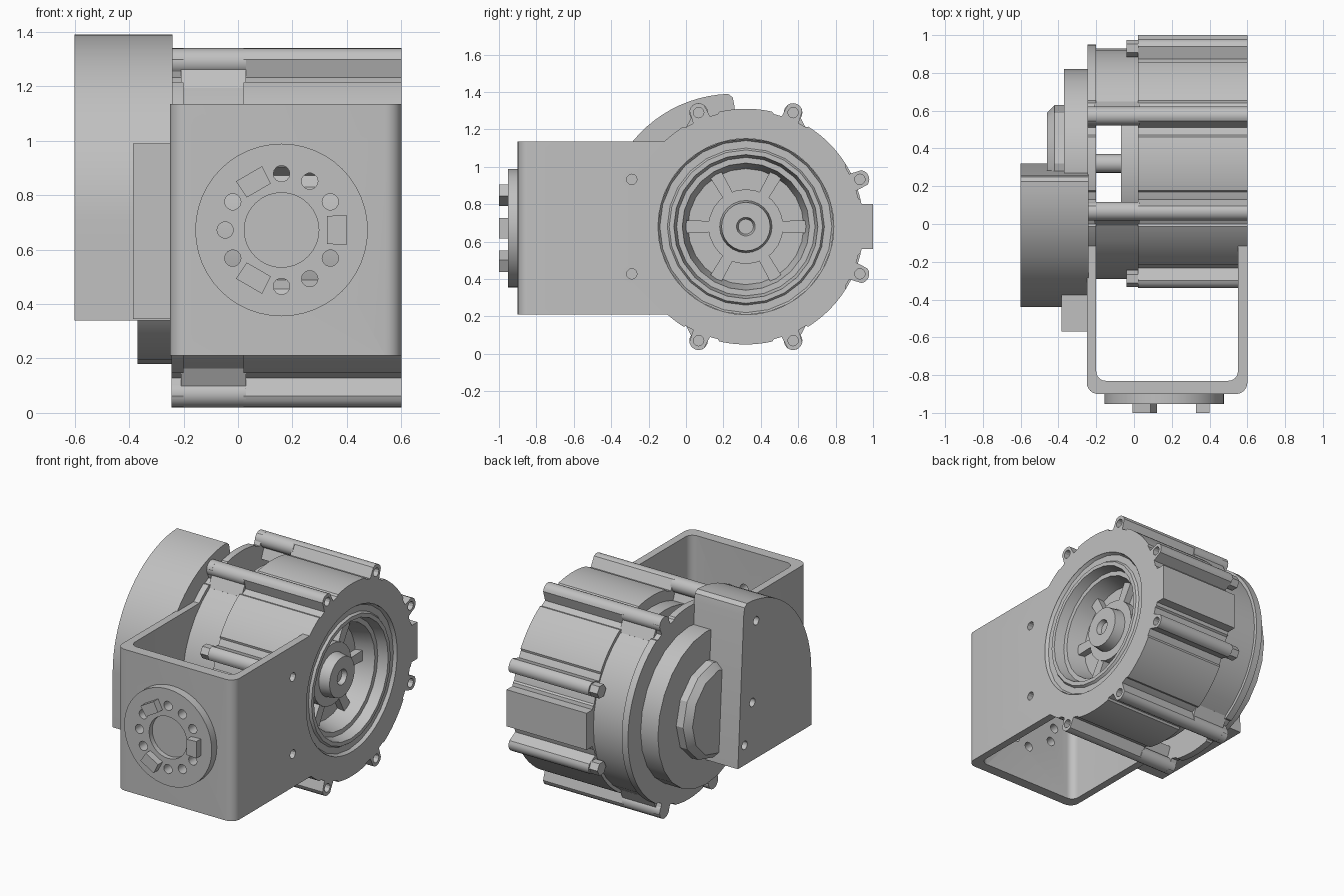
import bpy, bmesh
from math import sin, cos, asin, radians, sqrt, pi
from mathutils import Matrix

if "Cube" in bpy.data.objects:
    bpy.data.objects.remove(bpy.data.objects["Cube"])

GREY = (0.53, 0.53, 0.53, 1)
metal = bpy.data.materials.new("grey_metal")
metal.use_nodes = True
metal.diffuse_color = GREY
metal.node_tree.nodes["Principled BSDF"].inputs["Base Color"].default_value = GREY

CY, CZ = 0.32, 0.68          # main axle position, axle runs along x
BOLT_R = 0.66                # bolt circle radius
BOLTS = [22.5 + 45 * k for k in range(8)]
STRUTS = [67.5, 112.5, 247.5, 292.5]


def place(axis, u, v, h):
    return {"x": (h, u, v), "y": (u, h, v), "z": (u, v, h)}[axis]


def finish(name, bm, angle=28):
    bmesh.ops.remove_doubles(bm, verts=bm.verts, dist=1e-5)
    bmesh.ops.recalc_face_normals(bm, faces=bm.faces)
    mesh = bpy.data.meshes.new(name)
    bm.to_mesh(mesh)
    bm.free()
    mesh.materials.append(metal)
    obj = bpy.data.objects.new(name, mesh)
    bpy.context.collection.objects.link(obj)
    smooth(obj, angle)
    return obj


def smooth(obj, angle=28):
    bpy.ops.object.select_all(action="DESELECT")
    bpy.context.view_layer.objects.active = obj
    obj.select_set(True)
    bpy.ops.object.shade_smooth_by_angle(angle=radians(angle))


def add_prism(bm, axis, pts, h0, h1):
    low, high = ([bm.verts.new(place(axis, u, v, h)) for u, v in pts] for h in (h0, h1))
    bm.faces.new(low)
    bm.faces.new(high)
    for i in range(len(pts)):
        j = (i + 1) % len(pts)
        bm.faces.new((low[i], low[j], high[j], high[i]))


def prism(name, axis, pts, h0, h1):
    bm = bmesh.new()
    add_prism(bm, axis, pts, h0, h1)
    return finish(name, bm)


def arc(cu, cv, r, a0, a1, n):
    return [(cu + r * cos(radians(a0 + (a1 - a0) * i / n)),
             cv + r * sin(radians(a0 + (a1 - a0) * i / n))) for i in range(n + 1)]


def circle(cu, cv, r, n=24):
    return arc(cu, cv, r, 0, 360, n)[:-1]


def polar(angle, r, cu=CY, cv=CZ):
    return cu + r * cos(radians(angle)), cv + r * sin(radians(angle))


def rect(u0, u1, v0, v1):
    return [(u0, v0), (u1, v0), (u1, v1), (u0, v1)]


def lathe(name, profile, n):
    """Closed turned solid around the axle from (x, radius) points."""
    bm = bmesh.new()
    rings = []
    for x, r in profile:
        rings.append([bm.verts.new((x, *p)) for p in circle(CY, CZ, max(r, 1e-7), n)])
    for a, b in zip(rings, rings[1:]):
        for i in range(n):
            j = (i + 1) % n
            bm.faces.new((a[i], a[j], b[j], b[i]))
    bmesh.ops.dissolve_degenerate(bm, dist=1e-6, edges=bm.edges)
    return finish(name, bm)


def lobed(bosses, bump):
    """Round outline with a boss at each bolt angle and an optional rear pad."""
    pts = []
    for deg in range(360):
        r = 0.63
        for b in bosses:
            d = abs((deg - b + 180) % 360 - 180)
            s = BOLT_R * sin(radians(d))
            if d < 20 and s < 0.05:
                r = max(r, BOLT_R * cos(radians(d)) + sqrt(0.05 ** 2 - s ** 2))
            elif 4 < d < 9:
                r = max(0.615, r - 0.01)
        if bump and min(deg, 360 - deg) <= 10:
            r = 0.68 / cos(radians(deg))
        pts.append(polar(deg, r))
    return pts


def ring_prism(name, outer, inner, x0, x1):
    bm = bmesh.new()
    loops = [[bm.verts.new((x, *p)) for p in pts]
             for pts, x in ((outer, x0), (outer, x1), (inner, x1), (inner, x0))]
    n = len(outer)
    for k in range(4):
        a, b = loops[k], loops[(k + 1) % 4]
        for i in range(n):
            j = (i + 1) % n
            bm.faces.new((a[i], a[j], b[j], b[i]))
    return finish(name, bm)


def cut(obj, axis, shapes):
    """Subtract prisms given as (points, start, end)."""
    bm = bmesh.new()
    for pts, h0, h1 in shapes:
        add_prism(bm, axis, pts, h0, h1)
    cutter = finish("cutter", bm)
    cutter.hide_render = True
    mod = obj.modifiers.new("cut", "BOOLEAN")
    mod.operation, mod.solver, mod.object = "DIFFERENCE", "EXACT", cutter
    bpy.context.view_layer.objects.active = obj
    bpy.ops.object.modifier_apply(modifier=mod.name)
    bpy.data.objects.remove(cutter)
    smooth(obj)


# Drum housing with bosses and bolt holes
bolt_holes = [(circle(*polar(a, BOLT_R), 0.028, 12), 0.55, 0.65) for a in BOLTS]
housing = ring_prism("drum_housing", lobed(BOLTS, True), circle(CY, CZ, 0.47, 360), 0.02, 0.6)
cut(housing, "x", bolt_holes)

# Recessed wheel with rings and hub in the +x face
lathe("recessed_hub", [(0.1, 0), (0.1, 0.472), (0.598, 0.472), (0.58, 0.46), (0.58, 0.42),
                       (0.595, 0.41), (0.595, 0.385), (0.53, 0.37), (0.53, 0.34),
                       (0.41, 0.31), (0.41, 0.2), (0.46, 0.2), (0.46, 0.14),
                       (0.53, 0.13), (0.53, 0.05), (0.5, 0.04), (0.5, 0)], 24)
for k in range(6):
    a = 60 * k
    pts = [polar(a - 9, 0.19), polar(a - 6, 0.33), polar(a + 6, 0.33), polar(a + 9, 0.19)]
    prism(f"hub_rib_{k + 1}", "x", pts, 0.4, 0.455)

# Open cage on the -x side: flange, side walls, struts, shaft
prism("rear_flange", "x", lobed(STRUTS, False), -0.245, -0.2)
for name, mid in (("back_wall", 0), ("front_wall", 180)):
    wall = arc(CY, CZ, 0.61, mid - 58, mid + 58, 12) + arc(CY, CZ, 0.53, mid + 58, mid - 58, 12)
    prism("cage_" + name, "x", wall, -0.21, 0.03)
for k, a in enumerate(STRUTS):
    prism(f"cage_strut_{k + 1}", "x", circle(*polar(a, BOLT_R), 0.05, 16), -0.245, 0.03)
    inward = 10 if a in (112.5, 292.5) else -10
    web = [polar(a, 0.69), polar(a, 0.54), polar(a + inward, 0.54), polar(a + inward, 0.61)]
    prism(f"strut_web_{k + 1}", "x", web, -0.21, 0.03)
prism("inner_plate", "x", circle(CY, CZ, 0.56, 48), -0.07, 0.11)
prism("axle", "x", circle(CY, CZ, 0.05, 16), -0.22, -0.05)

# Bolt heads on the short bosses
for k, a in enumerate((22.5, 337.5, 157.5, 202.5)):
    prism(f"bolt_head_{k + 1}", "x", circle(*polar(a, BOLT_R), 0.045, 6), -0.04, 0.03)

# Stepped cover discs
prism("cover_disc", "x", circle(CY, CZ, 0.5, 24), -0.37, -0.24)
lathe("cover_cap", [(-0.36, 0), (-0.36, 0.31), (-0.42, 0.31), (-0.46, 0.27), (-0.46, 0)], 12)

# Curved side cover and connector box
cover = [(0.32, 0.34), (-0.44, 0.34)] + arc(0.25, 0.70, 0.69, 180, 92, 20) + [(0.25, 1.37), (0.26, 1.32)]
side_cover = prism("side_cover", "x", cover, -0.6, -0.24)
cut(side_cover, "x", [(circle(y, z, 0.028, 14), -0.65, -0.5)
                      for y, z in ((0.25, 0.47), (0.17, 0.72), (0.13, 1.24))])
prism("connector_box", "x", rect(-0.57, -0.2, 0.345, 0.99), -0.385, -0.24)

# U-shaped mounting bracket
outline = ([(0.6, -0.1)] + arc(0.54, -0.84, 0.06, 0, -90, 6)
           + arc(-0.19, -0.84, 0.06, 270, 180, 6) + [(-0.25, -0.1), (-0.2, -0.1)]
           + arc(-0.15, -0.78, 0.05, 180, 270, 6) + arc(0.5, -0.78, 0.05, -90, 0, 6) + [(0.55, -0.1)])
bracket = prism("mounting_bracket", "z", outline, 0.21, 1.135)
cut(bracket, "x", [(circle(CY, CZ, 0.47, 48), -0.4, 0.7)] + bolt_holes[3:5])

# Round horn plate on the bracket front, with holes and three tabs
HX, HZ = 0.16, 0.672
horn = prism("horn_plate", "y", circle(HX, HZ, 0.317, 48), -0.953, -0.88)
pins = [(circle(*polar(30 * k, 0.207, HX, HZ), 0.03, 14), -1.1, -0.7)
        for k in range(12) if k % 4]
cut(horn, "y", pins + [(circle(HX, HZ, 0.137, 32), -1.1, -0.92)])
cut(bracket, "y", pins)
for k in range(3):
    a = 120 * k
    tab = [polar(a - 17, 0.175, HX, HZ), polar(a - 13, 0.245, HX, HZ),
           polar(a + 13, 0.245, HX, HZ), polar(a + 17, 0.175, HX, HZ)]
    prism(f"horn_tab_{k + 1}", "y", tab, -1.0, -0.9)
